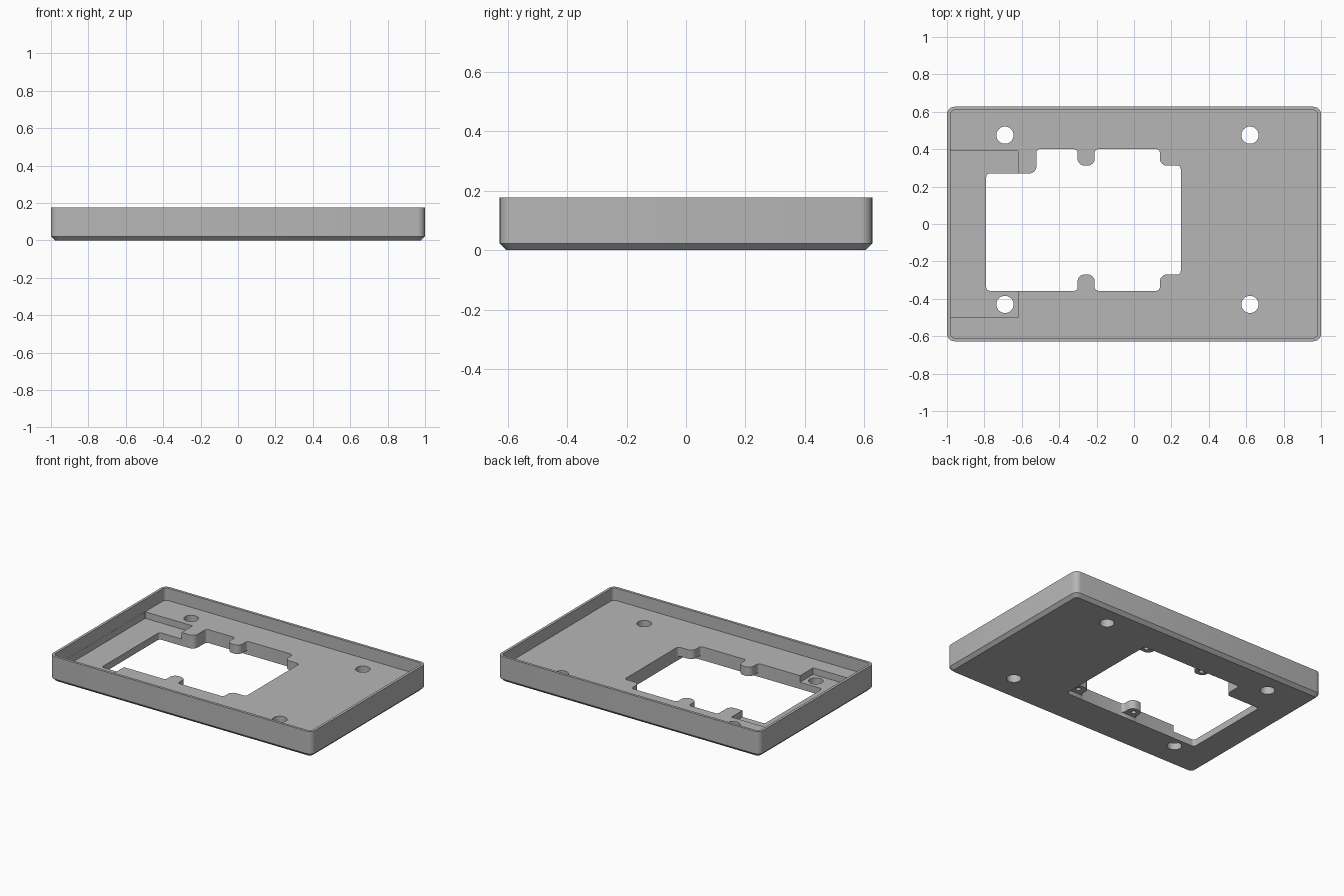
import bpy
import bmesh
from math import cos, sin, pi
from mathutils import Vector

if "Cube" in bpy.data.objects:
    bpy.data.objects.remove(bpy.data.objects["Cube"], do_unlink=True)

HALF_X, HALF_Y, HEIGHT = 1.0, 0.627, 0.177
CHAMFER, WALL = 0.022, 0.018
FLOOR, RECESS, TAB_BASE = 0.092, 0.047, 0.03
ABOVE, BELOW = HEIGHT + 0.1, -0.1

grey = bpy.data.materials.new("plain grey")
grey.use_nodes = True
colour = (0.47, 0.47, 0.47, 1)
grey.diffuse_color = colour
grey.node_tree.nodes["Principled BSDF"].inputs["Base Color"].default_value = colour


def rounded(corners, steps=6):
    """Round each right-angled (x, y, radius) corner of a closed outline."""
    result = []
    for i, (x, y, r) in enumerate(corners):
        here = Vector((x, y))
        before = Vector(corners[i - 1][:2])
        after = Vector(corners[(i + 1) % len(corners)][:2])
        a = (before - here).normalized() * r
        b = (after - here).normalized() * r
        for k in range(steps + 1):
            t = k / steps * pi / 2
            result.append(here + a + b - b * cos(t) - a * sin(t))
    return result


def rectangle(x0, y0, x1, y1, r):
    return rounded([(x0, y0, r), (x1, y0, r), (x1, y1, r), (x0, y1, r)])


def centred(inset, r):
    x, y = HALF_X - inset, HALF_Y - inset
    return rectangle(-x, -y, x, y, r)


def circle(x, y, r, sides=32):
    turns = [2 * pi * k / sides for k in range(sides)]
    return [Vector((x + r * cos(t), y + r * sin(t))) for t in turns]


def loft(name, layers):
    """Make a closed solid from anticlockwise (outline, height) layers."""
    bm = bmesh.new()
    rings = [[bm.verts.new((p.x, p.y, z)) for p in outline] for outline, z in layers]
    n = len(rings[0])
    for low, high in zip(rings, rings[1:]):
        for i in range(n):
            j = (i + 1) % n
            bm.faces.new((low[i], low[j], high[j], high[i]))
    bm.faces.new(rings[0][::-1])
    bm.faces.new(rings[-1])
    mesh = bpy.data.meshes.new(name)
    bm.to_mesh(mesh)
    bm.free()
    mesh.materials.append(grey)
    obj = bpy.data.objects.new(name, mesh)
    bpy.context.collection.objects.link(obj)
    return obj


def cut(target, outline, low, high):
    """Cut a straight-sided prism out of the target."""
    cutter = loft("cutter", [(outline, low), (outline, high)])
    cutter.hide_render = True
    mod = target.modifiers.new("cut", "BOOLEAN")
    mod.operation, mod.solver, mod.object = "DIFFERENCE", "EXACT", cutter
    bpy.context.view_layer.objects.active = target
    bpy.ops.object.modifier_apply(modifier=mod.name)
    bpy.data.objects.remove(cutter, do_unlink=True)


# Outer shell with a chamfered underside
tray = loft("tray", [(centred(CHAMFER, 0.025), 0),
                     (centred(0, 0.04), CHAMFER),
                     (centred(0, 0.04), HEIGHT)])

# Inside of the tray and the lower area at the right end
e = 0.001
cut(tray, centred(WALL, 0.025), FLOOR, ABOVE)
cut(tray, rectangle(WALL - HALF_X + e, -0.5, -0.62, 0.39, 0.003), RECESS, ABOVE)

# Large opening with its four screw tabs
L, R, B, T = -0.79, 0.25, -0.357, 0.4
TAB_B, TAB_T = -0.27, 0.312
N0, N1, C = -0.302, -0.21, 0.138
STEP_X, STEP_Y = -0.522, 0.27
s, m = 0.018, 0.038
opening = rounded([
    (L, B, s), (N0, B, s), (N0, TAB_B, m), (N1, TAB_B, m), (N1, B, s),
    (C, B, s), (C, TAB_B, m), (R, TAB_B, s), (R, TAB_T, s), (C, TAB_T, m),
    (C, T, s), (N1, T, s), (N1, TAB_T, m), (N0, TAB_T, m), (N0, T, s),
    (STEP_X, T, s), (STEP_X, STEP_Y, m), (L, STEP_Y, s)])
cut(tray, opening, BELOW, ABOVE)

# Clearance under the tabs, then a blind screw hole in each
cut(tray, rectangle(-0.45, B + e, R - e, T - e, s), BELOW, TAB_BASE)
for x in ((N0 + N1) / 2, (C + R) / 2):
    for y in (TAB_B - 0.04, TAB_T + 0.04):
        cut(tray, circle(x, y, 0.016), BELOW, FLOOR - 0.02)

# Four mounting holes
for x in (-0.69, 0.62):
    for y in (-0.43, 0.475):
        cut(tray, circle(x, y, 0.046), BELOW, ABOVE)

bpy.ops.object.select_all(action="DESELECT")
tray.select_set(True)
bpy.context.view_layer.objects.active = tray
bpy.ops.object.shade_smooth_by_angle(angle=0.5)
